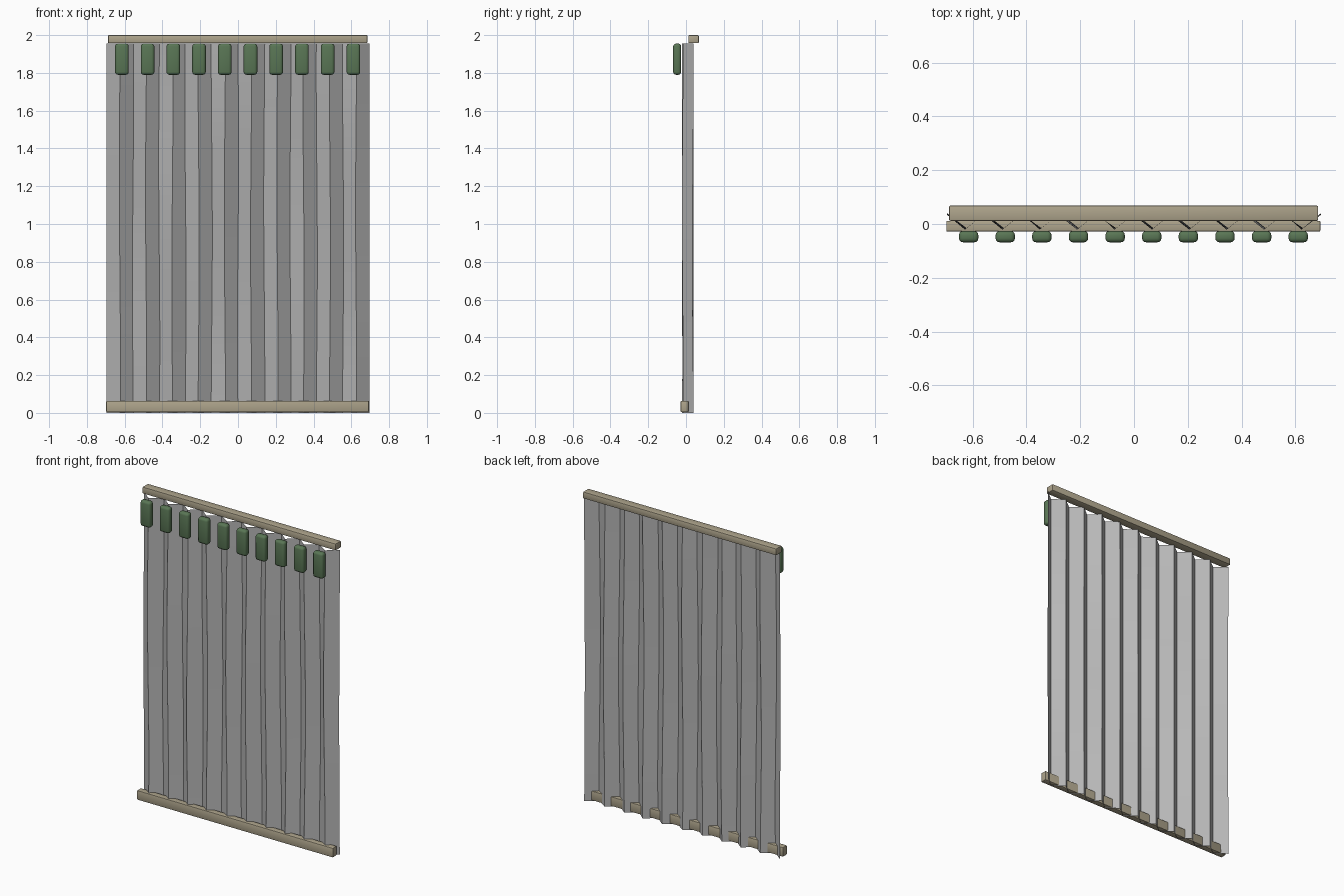
import bpy, bmesh, math, random
from mathutils import Vector

random.seed(4)
cube = bpy.data.objects.get("Cube")
if cube:
    bpy.data.objects.remove(cube, do_unlink=True)


def material(name, rgb):
    m = bpy.data.materials.new(name)
    m.use_nodes = True
    m.diffuse_color = (*rgb, 1)
    m.node_tree.nodes["Principled BSDF"].inputs["Base Color"].default_value = (*rgb, 1)
    return m


grey = material("grey_cloth", (0.48, 0.48, 0.48))
beige = material("beige_wood", (0.42, 0.37, 0.26))
green = material("green_clip", (0.10, 0.18, 0.09))


def finish(name, bm, mat):
    mesh = bpy.data.meshes.new(name)
    bm.to_mesh(mesh)
    bm.free()
    mesh.materials.append(mat)
    obj = bpy.data.objects.new(name, mesh)
    bpy.context.collection.objects.link(obj)
    bpy.context.view_layer.objects.active = obj
    bpy.ops.object.select_all(action='DESELECT')
    obj.select_set(True)
    bpy.ops.object.shade_smooth_by_angle(angle=math.radians(30))
    return obj


def rounded_box(name, lo, hi, radius, segments, mat):
    lo, hi = Vector(lo), Vector(hi)
    bm = bmesh.new()
    bmesh.ops.create_cube(bm, size=1)
    bmesh.ops.scale(bm, vec=hi - lo, verts=bm.verts)
    bmesh.ops.translate(bm, vec=(lo + hi) / 2, verts=bm.verts)
    bmesh.ops.bevel(bm, geom=bm.edges[:], offset=radius, segments=segments,
                    profile=0.5, affect='EDGES')
    return finish(name, bm, mat)


# Pleated curtain: zigzag folds that waver slightly along their height
PLEATS, HALF, HEIGHT, ROWS = 10, 0.695, 1.955, 12
bm = bmesh.new()
columns = []
for i in range(2 * PLEATS + 1):
    x = -HALF + i * HALF / PLEATS
    y = 0.037 if i % 2 == 0 else -0.018
    phase = random.uniform(0, 2 * math.pi)
    column = []
    for j in range(ROWS + 1):
        t = j / ROWS
        sway = 0.003 * math.sin(2 * math.pi * t + phase)
        edge = 0 if i in (0, 2 * PLEATS) else sway
        column.append(bm.verts.new((x + edge, y + sway, t * HEIGHT)))
    columns.append(column)
for a, b in zip(columns, columns[1:]):
    for j in range(ROWS):
        bm.faces.new((a[j], b[j], b[j + 1], a[j + 1]))
finish("curtain", bm, grey)

# Top rail behind the folds and bottom bar through their front
rounded_box("top_rail", (-0.688, 0.012, 1.957), (0.685, 0.068, 2.0), 0.005, 2, beige)
rounded_box("bottom_bar", (-0.698, -0.028, 0.004), (0.693, 0.012, 0.064), 0.004, 2, beige)

# Row of clips in front of the folds
for k in range(PLEATS):
    x = -0.615 + k * 0.1362
    rounded_box(f"clip_{k + 1}", (x - 0.036, -0.068, 1.79),
                (x + 0.036, -0.026, 1.955), 0.015, 3, green)
